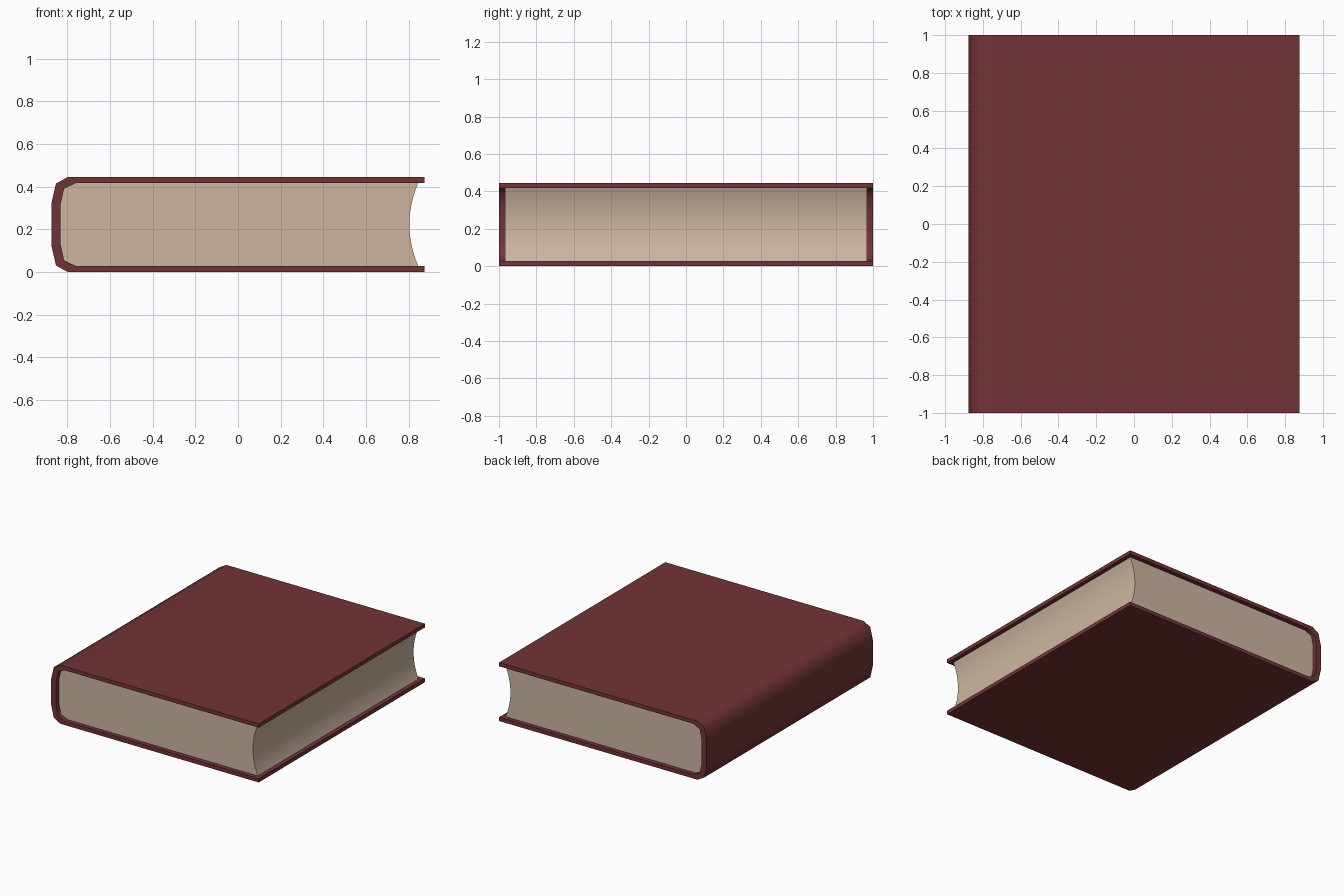
import bpy, bmesh, math

if "Cube" in bpy.data.objects:
    bpy.data.objects.remove(bpy.data.objects["Cube"])

H = 0.446  # total thickness of the book


def material(name, rgb):
    m = bpy.data.materials.new(name)
    m.diffuse_color = (*rgb, 1.0)
    m.use_nodes = True
    m.node_tree.nodes["Principled BSDF"].inputs["Base Color"].default_value = m.diffuse_color
    return m


def mirrored(half):
    """Complete a top-half (x, z) profile by reflecting it about mid-height."""
    return half + [(x, H - z) for x, z in reversed(half)]


def prism(name, outline, half_depth, mat):
    """Extrude an (x, z) outline along y, centred on y = 0."""
    bm = bmesh.new()
    face = bm.faces.new([bm.verts.new((x, -half_depth, z)) for x, z in outline])
    ext = bmesh.ops.extrude_face_region(bm, geom=[face])
    moved = [v for v in ext["geom"] if isinstance(v, bmesh.types.BMVert)]
    bmesh.ops.translate(bm, verts=moved, vec=(0, 2 * half_depth, 0))
    if not face.is_valid or len(bm.faces) < len(outline) + 2:
        bm.faces.ensure_lookup_table()
    bmesh.ops.recalc_face_normals(bm, faces=bm.faces)
    mesh = bpy.data.meshes.new(name)
    bm.to_mesh(mesh)
    bm.free()
    mesh.materials.append(mat)
    obj = bpy.data.objects.new(name, mesh)
    bpy.context.collection.objects.link(obj)
    bpy.ops.object.select_all(action='DESELECT')
    obj.select_set(True)
    bpy.context.view_layer.objects.active = obj
    bpy.ops.object.shade_smooth_by_angle(angle=math.radians(60))
    return obj


red = material("dark red cover", (0.17, 0.034, 0.036))
cream = material("cream paper", (0.61, 0.47, 0.355))

# Cover: C-shaped section with two boards and a rounded spine
outer = mirrored([(0.875, H), (-0.74, H), (-0.797, H), (-0.853, 0.415), (-0.875, 0.32)])
inner_spine = mirrored([(-0.70, 0.417), (-0.76, 0.417), (-0.815, 0.391), (-0.832, 0.313)])
inner = [(0.875, 0.417)] + inner_spine + [(0.875, H - 0.417)]
prism("cover", outer + inner[::-1], 1.0, red)

# Pages: block filling the cover, with a concave fore edge
segments = 12
fore_edge = []
for i in range(segments + 1):
    t = -1 + 2 * i / segments
    fore_edge.append((0.803 + 0.041 * t * t, H / 2 + (0.417 - H / 2) * t))
prism("pages", inner_spine + fore_edge, 0.967, cream)
